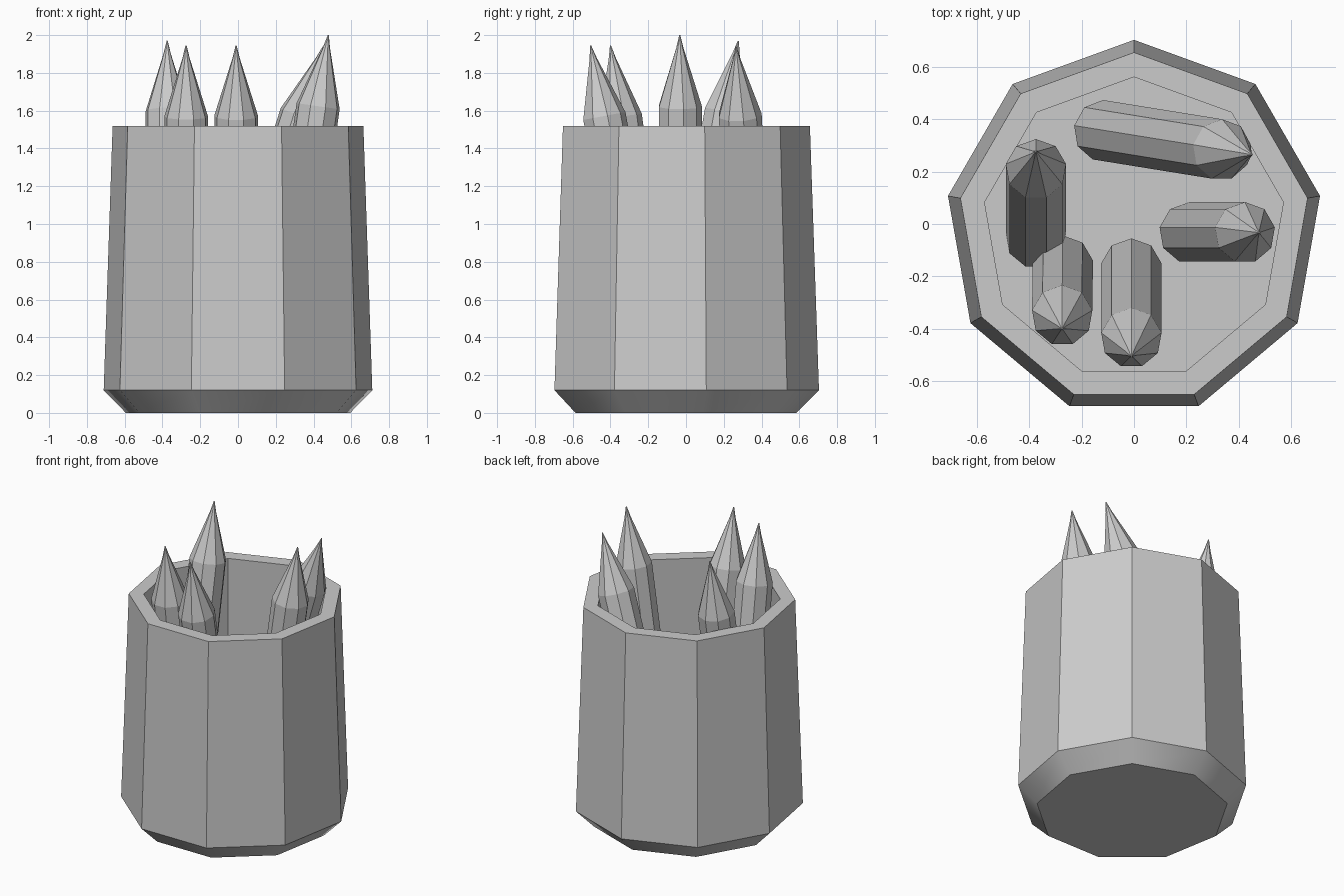
import bpy, bmesh, math
from mathutils import Vector, Matrix

if "Cube" in bpy.data.objects:
    bpy.data.objects.remove(bpy.data.objects["Cube"])

SIDES = 9


def lathe(name, profile, matrix):
    """Nine-sided solid from (radius, height) pairs, capped at both ends."""
    bm = bmesh.new()
    rings = []
    for r, z in profile:
        rings.append([bm.verts.new((r * math.cos(a), r * math.sin(a), z))
                      for a in (math.pi / 2 + 2 * math.pi * k / SIDES for k in range(SIDES))])
    for lo, hi in zip(rings, rings[1:]):
        for k in range(SIDES):
            n = (k + 1) % SIDES
            bm.faces.new((lo[k], lo[n], hi[n], hi[k]))
    bm.faces.new(rings[0][::-1])
    bm.faces.new(rings[-1])
    bmesh.ops.recalc_face_normals(bm, faces=bm.faces)
    mesh = bpy.data.meshes.new(name)
    bm.to_mesh(mesh)
    bm.free()
    obj = bpy.data.objects.new(name, mesh)
    obj.matrix_world = matrix
    bpy.context.collection.objects.link(obj)
    return obj


# Cup: chamfered foot, tapering wall, flat rim, hollow inside
cup = lathe("cup", [(0.603, 0), (0.722, 0.12), (0.674, 1.52),
                    (0.58, 1.52), (0.62, 0.12)],
            Matrix.Translation((0, -0.018, 0)))
bpy.context.view_layer.objects.active = cup
cup.select_set(True)
bpy.ops.object.shade_smooth_by_angle(angle=math.radians(30))
cup.select_set(False)

# Pencils: foot position on the cup floor, then tip position
pencils = [
    ((-0.01, -0.17, 0.14), (-0.01, -0.505, 1.945)),
    ((-0.272, -0.16, 0.14), (-0.275, -0.40, 1.945)),
    ((-0.375, -0.054, 0.14), (-0.375, 0.277, 1.97)),
    ((0.212, -0.033, 0.14), (0.478, -0.033, 2.0)),
    ((-0.119, 0.357, 0.16), (0.452, 0.265, 1.94)),
]
for i, (foot, tip) in enumerate(pencils):
    foot, axis = Vector(foot), Vector(tip) - Vector(foot)
    length = axis.length
    tilt = Vector((0, 0, 1)).rotation_difference(axis).to_matrix().to_4x4()
    # Straight body, sharpened cone, fine lead point
    lathe(f"pencil_{i + 1}", [(0.117, 0), (0.117, length - 0.38),
                              (0.02, length - 0.07), (0.003, length)],
          Matrix.Translation(foot) @ tilt)
